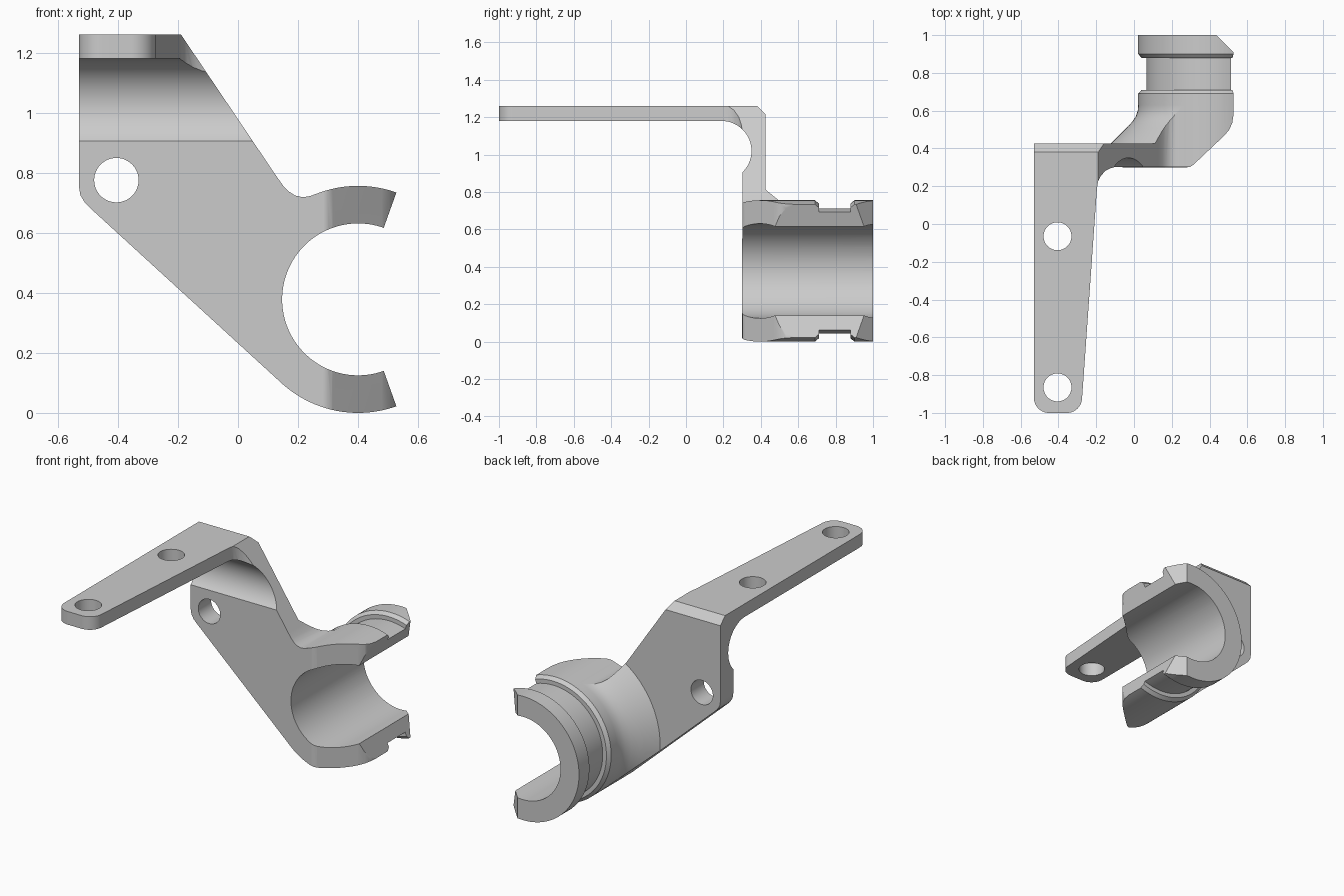
import bpy, bmesh
from math import sin, cos, pi, radians
from mathutils import Matrix, Vector

cube = bpy.data.objects.get("Cube")
if cube:
    bpy.data.objects.remove(cube)

metal = bpy.data.materials.new("plain grey")
metal.use_nodes = True
GREY = (0.6, 0.6, 0.6, 1)
metal.diffuse_color = GREY
metal.node_tree.nodes["Principled BSDF"].inputs["Base Color"].default_value = GREY

RING_X, RING_Z, OUTER, BORE = 0.4, 0.378, 0.378, 0.253


def arc(cx, cy, r, start, end, n):
    steps = [radians(start + (end - start) * i / n) for i in range(n + 1)]
    return [(cx + r * cos(a), cy + r * sin(a)) for a in steps]


def finish(bm, name):
    bmesh.ops.recalc_face_normals(bm, faces=bm.faces)
    mesh = bpy.data.meshes.new(name)
    bm.to_mesh(mesh)
    bm.free()
    mesh.materials.append(metal)
    obj = bpy.data.objects.new(name, mesh)
    bpy.context.collection.objects.link(obj)
    return obj


def prism(name, points, place, low, high):
    """Extrude a flat outline; place maps (u, v, depth) to a position."""
    bm = bmesh.new()
    face = bm.faces.new([bm.verts.new(place(u, v, low)) for u, v in points])
    new = bmesh.ops.extrude_face_region(bm, geom=[face])["geom"]
    shift = Vector(place(0, 0, high)) - Vector(place(0, 0, low))
    bmesh.ops.translate(bm, vec=shift, verts=[g for g in new if isinstance(g, bmesh.types.BMVert)])
    return finish(bm, name)


def along_x(u, v, d):
    return (d, u, v)


def along_y(u, v, d):
    return (u, d, v)


def along_z(u, v, d):
    return (u, v, d)


def combine(target, tool, operation):
    mod = target.modifiers.new(operation.lower(), 'BOOLEAN')
    mod.operation, mod.object, mod.solver = operation, tool, 'EXACT'
    bpy.ops.object.select_all(action='DESELECT')
    bpy.context.view_layer.objects.active = target
    target.select_set(True)
    bpy.ops.object.modifier_apply(modifier=mod.name)
    bpy.data.objects.remove(tool)


# Bent plate seen from the side: flange, chamfered bend, relief groove
side = [(-1.1, 1.26), (0.38, 1.26), (0.425, 1.215), (0.425, -0.1), (0.3, -0.1)]
side += arc(0.19, 1.02, 0.16, -46, 90, 24) + [(-1.1, 1.18)]
bracket = prism("clamp_bracket", side, along_x, -0.7, 0.7)

# Grooved barrel with a cone flaring into the plate
barrel_profile = [(0, 0.35), (0.598, 0.35), (0.44, 0.508), (0.41, 0.541), (0.39, 0.57),
                  (0.38, 0.6), (OUTER, 0.63), (OUTER, 0.69), (0.36, 0.71), (0.335, 0.71),
                  (0.335, 0.88), (0.36, 0.88), (OUTER, 0.9), (OUTER, 1.0), (0, 1.0)]
bm = bmesh.new()
verts = [bm.verts.new((RING_X + r, y, RING_Z)) for r, y in barrel_profile]
edges = [bm.edges.new(pair) for pair in zip(verts, verts[1:])]
bmesh.ops.spin(bm, geom=verts + edges, cent=(RING_X, 0, RING_Z), axis=(0, 1, 0),
               angle=2 * pi, steps=96, use_duplicate=False)
bmesh.ops.remove_doubles(bm, verts=bm.verts, dist=0.0005)
combine(bracket, finish(bm, "barrel"), 'UNION')

# Front outline: arm running into an open ring
front = [(-0.53, 1.3), (-0.217, 1.3), (-0.19, 1.26), (0.13, 0.785), (0.15, 0.757),
         (0.168, 0.738), (0.19, 0.724), (0.215, 0.718), (0.24, 0.722)]
front += arc(RING_X, RING_Z, OUTER, 110, 70.3, 14)
front += arc(RING_X, RING_Z, BORE, 70.3, 289.7, 72)
front += arc(RING_X, RING_Z, OUTER, 289.7, 228.5, 22)
front += [(-0.49, 0.68), (-0.51, 0.7), (-0.525, 0.725), (-0.53, 0.755)]
combine(bracket, prism("front_outline", front, along_y, -1.2, 1.2), 'INTERSECT')

# Plan outline: tapered flange, slanted ring tips
plan = arc(-0.45, -0.92, 0.08, 180, 270, 10) + arc(-0.355, -0.92, 0.08, 270, 356, 10)
plan += [(-0.196, 0.19), (-0.19, 0.225), (-0.175, 0.256), (-0.15, 0.282), (-0.12, 0.297),
         (-0.1, 0.3), (0.28, 0.3), (0.298, 0.303), (0.315, 0.314), (0.48, 0.47),
         (0.505, 0.5), (0.52, 0.535), (0.527, 0.58), (0.527, 0.91), (0.437, 1.0),
         (0.4, 1.05), (-0.53, 1.05)]
combine(bracket, prism("plan_outline", plan, along_z, -0.2, 1.4), 'INTERSECT')

# Bolt holes: two in the flange, one in the plate
for y in (-0.065, -0.865):
    combine(bracket, prism("flange_hole", arc(-0.405, y, 0.074, 0, 352.5, 47), along_z, 1.1, 1.3), 'DIFFERENCE')
combine(bracket, prism("plate_hole", arc(-0.405, 0.775, 0.074, 0, 352.5, 47), along_y, 0.2, 0.5), 'DIFFERENCE')

# Smooth curves, crisp edges
bpy.ops.object.select_all(action='DESELECT')
bracket.select_set(True)
bpy.context.view_layer.objects.active = bracket
bpy.ops.object.shade_smooth_by_angle(angle=radians(25))
weighted = bracket.modifiers.new("weighted_normals", 'WEIGHTED_NORMAL')
weighted.keep_sharp = True
